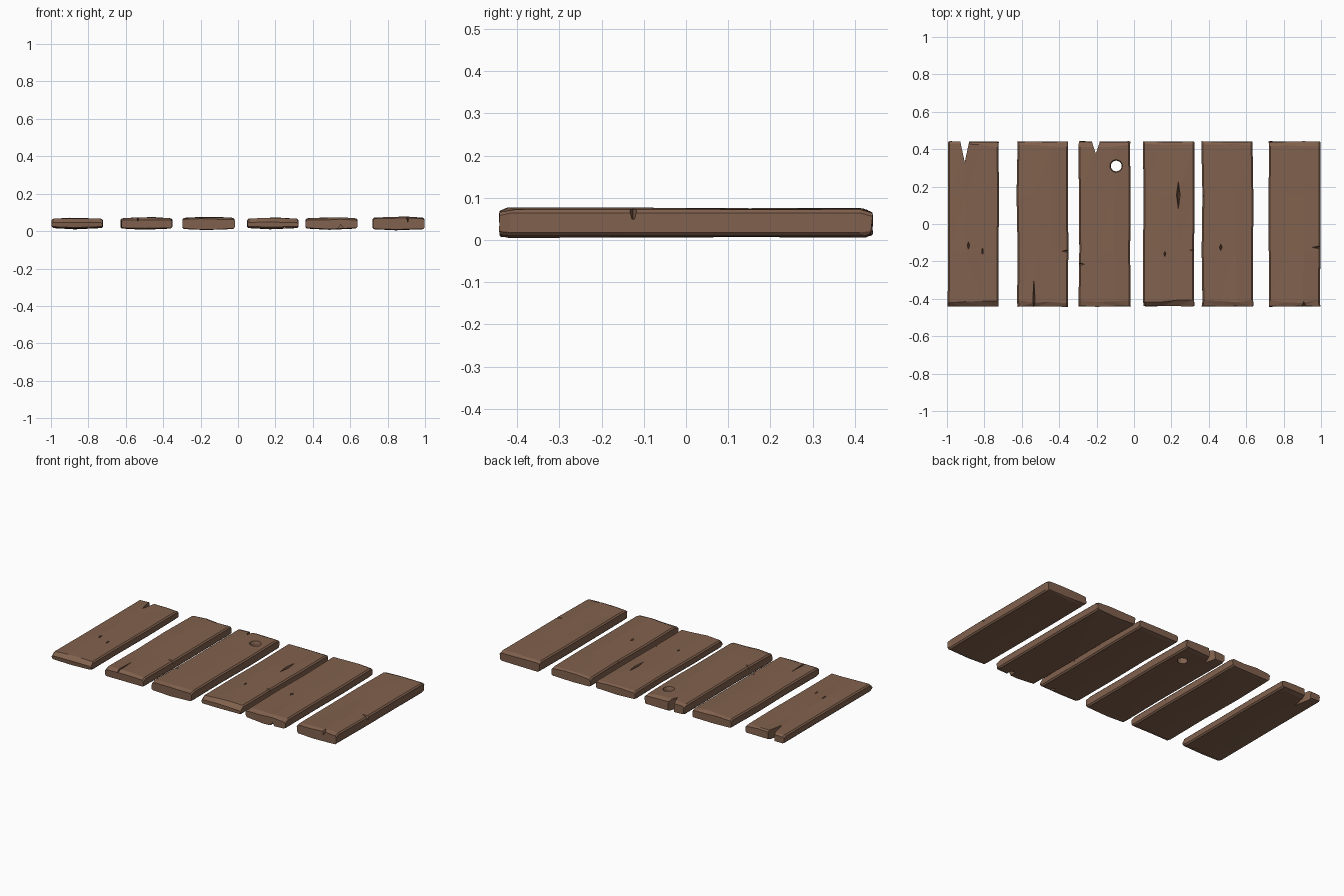
import bpy, bmesh, random
from math import cos, sin, pi

if "Cube" in bpy.data.objects:
    bpy.data.objects.remove(bpy.data.objects["Cube"])

random.seed(4)
WIDTH, HALF_LEN = 0.28, 0.44
wood = bpy.data.materials.new("wood")
wood.diffuse_color = (0.22, 0.12, 0.075, 1)
wood.use_nodes = True
wood.node_tree.nodes["Principled BSDF"].inputs["Base Color"].default_value = wood.diffuse_color


def jit(a):
    return random.uniform(-a, a)


def finish(name, bm):
    bmesh.ops.recalc_face_normals(bm, faces=bm.faces)
    me = bpy.data.meshes.new(name)
    bm.to_mesh(me)
    bm.free()
    me.materials.append(wood)
    ob = bpy.data.objects.new(name, me)
    bpy.context.collection.objects.link(ob)
    return ob


def loft(bm, rings):
    """Closed solid through a list of equal-length rings."""
    rs = [[bm.verts.new(p) for p in r] for r in rings]
    n = len(rs[0])
    for a, b in zip(rs, rs[1:]):
        for i in range(n):
            j = (i + 1) % n
            bm.faces.new((a[i], a[j], b[j], b[i]))
    bm.faces.new(rs[0])
    bm.faces.new(rs[-1])


def section(l, r, a, b):
    """Board cross-section: chamfered corners, slightly crowned faces."""
    w, c = r - l, 0.008
    bottom = [(l + c, a), (l + w * 0.45, a - 0.004 + jit(0.003)), (r - c, a)]
    right = [(r, a + c), (r, b - c)]
    top = [(r - c, b)] + [(l + w * t, b + 0.003 + jit(0.003)) for t in (0.67, 0.35)]
    return bottom + right + top + [(l + c, b), (l, b - c), (l, a + c)]


def plank_mesh(x, thick, front_drop):
    """Hand-hewn board: wobbling section lofted along y, ends worn down."""
    rings = []
    for k, y in enumerate((-HALF_LEN, -0.415, -0.14, 0.15, 0.42, HALF_LEN)):
        end = k in (0, 5)
        drop = front_drop if k == 0 else 0.008 if end else 0
        l, r = (x + s * (WIDTH / 2 - abs(jit(0.006))) for s in (-1, 1))
        prof = section(l, r, 0.041 - thick / 2 + drop * 0.4, 0.041 + thick / 2 - drop)
        rings.append([(px, y + (jit(0.003) if end else jit(0.01)), pz) for px, pz in prof])
    bm = bmesh.new()
    loft(bm, rings)
    bmesh.ops.triangulate(bm, faces=[f for f in bm.faces if len(f.verts) == 4])
    return bm


def crack(x, y, hw, hl, z=0.045):
    """Narrow diamond gouge, tapering to its bottom."""
    return [[(x + s * hw * cos(i * pi / 2), y + s * hl * sin(i * pi / 2), h)
             for i in range(4)] for s, h in ((0.3, z), (1.2, 0.085))]


def vee(x, tip):
    """V-shaped split open at the back end, right through."""
    return [[(x - 0.029, 0.465, h), (x, tip, h), (x + 0.029, 0.465, h)] for h in (-0.05, 0.12)]


def hole(x, y, r):
    """Bored hole with a countersunk rim."""
    return [[(x + r * s * cos(i * pi / 8), y + r * s * sin(i * pi / 8), h) for i in range(16)]
            for s, h in ((1, -0.05), (1, 0.058), (1.4, 0.095))]


def end_nick(x, top):
    """Wedge chipped from the lower front edge."""
    return [[(x - 0.022, y, 0), (x + 0.022, y, 0), (x, y, top)]
            for y in (-HALF_LEN - 0.05, -HALF_LEN + 0.04)]


def edge_nick(x, y, side, reach=0.02):
    """Short gouge running in from a long edge."""
    return crack(x + side * WIDTH / 2, y, reach, 0.011, 0.05)


def build_plank(name, x, thick, front_drop, cuts):
    board = finish(name, plank_mesh(x, thick, front_drop))
    cb = bmesh.new()
    for rings in cuts:
        loft(cb, rings)
    cutter = finish(name + "_cutter", cb)
    mod = board.modifiers.new("cuts", 'BOOLEAN')
    mod.operation = 'DIFFERENCE'
    mod.solver = 'EXACT'
    mod.object = cutter
    bpy.context.view_layer.objects.active = board
    bpy.ops.object.modifier_apply(modifier=mod.name)
    bpy.data.objects.remove(cutter)


# six boards, left to right, each with its own wear
x = -0.86
build_plank("plank_1", x, 0.05, 0.02, [
    vee(-0.905, 0.33), crack(-0.885, -0.115, 0.007, 0.025),
    crack(-0.81, -0.147, 0.006, 0.025), end_nick(-0.8, 0.024)])
x = -0.488
build_plank("plank_2", x, 0.055, 0.01, [
    crack(-0.535, -0.4, 0.006, 0.13), edge_nick(x, -0.145, 1, 0.05)])
x = -0.157
build_plank("plank_3", x, 0.06, 0.008, [
    vee(-0.204, 0.375), hole(-0.095, 0.31, 0.029), edge_nick(x, -0.215, -1, 0.04)])
x = 0.187
build_plank("plank_4", x, 0.05, 0.02, [
    crack(0.237, 0.155, 0.01, 0.075, 0.025), crack(0.165, -0.16, 0.006, 0.018),
    edge_nick(x, -0.14, 1, 0.04), end_nick(0.25, 0.025)])
x = 0.5
build_plank("plank_5", x, 0.055, 0.01, [
    crack(0.464, -0.125, 0.009, 0.02), edge_nick(x, 0.15, -1), end_nick(0.55, 0.036)])
x = 0.858
build_plank("plank_6", x, 0.062, 0.006, [
    edge_nick(x, -0.125, 1, 0.05), crack(0.908, -0.435, 0.01, 0.02)])
